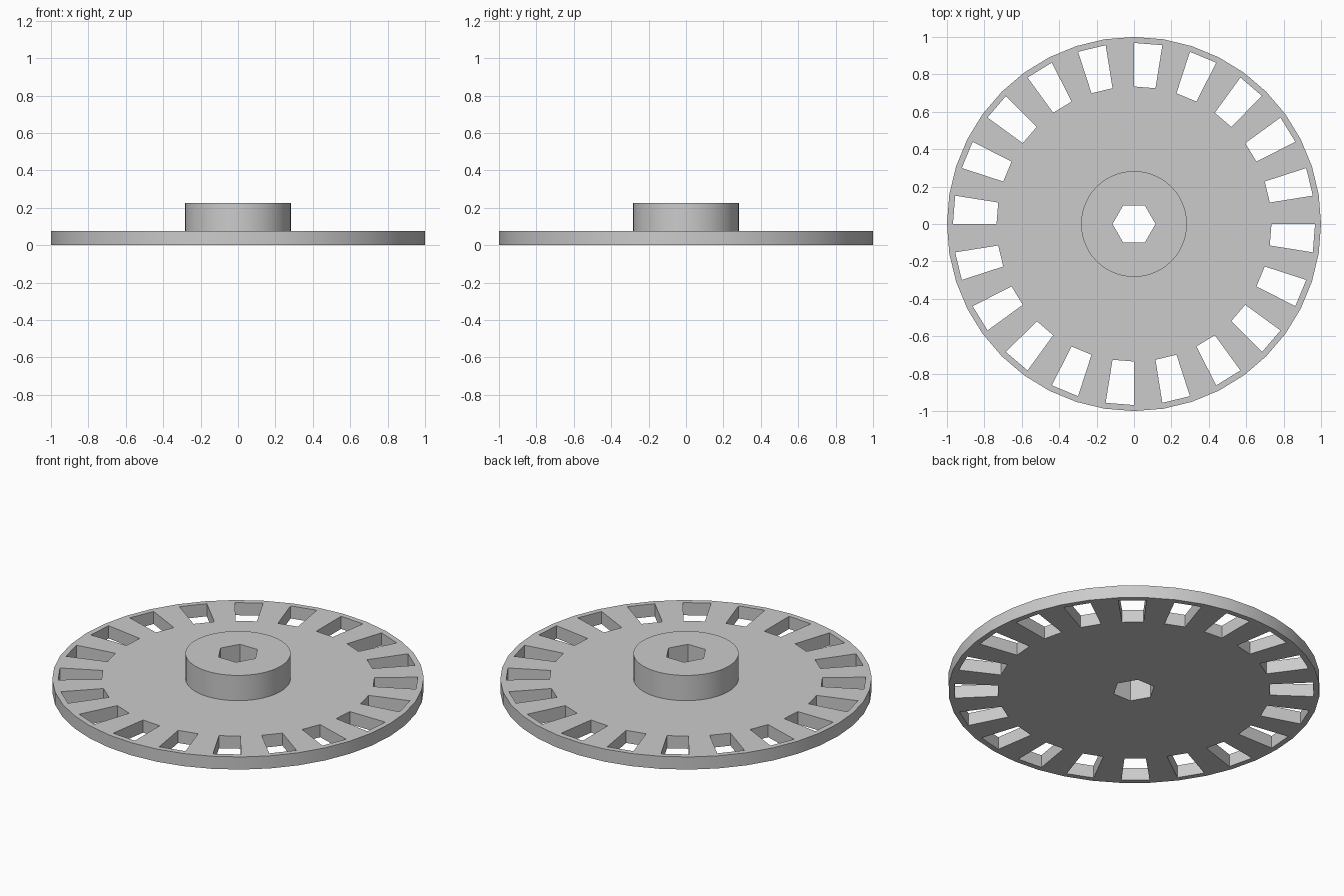
import bpy, bmesh
from math import sin, cos, pi, radians

cube = bpy.data.objects.get("Cube")
if cube:
    bpy.data.objects.remove(cube, do_unlink=True)

SLOTS = 20
STEP = 2 * pi / SLOTS
PLATE_TOP, HUB_TOP = 0.075, 0.225

grey = bpy.data.materials.new("plain grey")
grey.use_nodes = True
colour = (0.6, 0.6, 0.6, 1)
grey.diffuse_color = colour
grey.node_tree.nodes["Principled BSDF"].inputs["Base Color"].default_value = colour


def polar(r, a):
    return (r * cos(a), r * sin(a))


def ring(r, sides):
    return [polar(r, 2 * pi * i / sides) for i in range(sides)]


def extruded(name, outlines, z0, z1, open_bottom=False):
    """Fill nested outlines (inner ones become holes) and extrude from z0 to z1."""
    curve = bpy.data.curves.new(name, "CURVE")
    curve.dimensions = "2D"
    curve.fill_mode = "BOTH"
    curve.extrude = (z1 - z0) / 2
    for pts in outlines:
        spline = curve.splines.new("POLY")
        spline.points.add(len(pts) - 1)
        for p, (x, y) in zip(spline.points, pts):
            p.co = (x, y, 0, 1)
        spline.use_cyclic_u = True
    temp = bpy.data.objects.new(name + " outline", curve)
    bpy.context.collection.objects.link(temp)
    graph = bpy.context.evaluated_depsgraph_get()
    mesh = bpy.data.meshes.new_from_object(temp.evaluated_get(graph))
    bpy.data.objects.remove(temp, do_unlink=True)

    bm = bmesh.new()
    bm.from_mesh(mesh)
    bmesh.ops.translate(bm, vec=(0, 0, (z0 + z1) / 2), verts=bm.verts)
    bmesh.ops.remove_doubles(bm, verts=bm.verts, dist=0.0005)
    bmesh.ops.recalc_face_normals(bm, faces=bm.faces)
    if open_bottom:
        hidden = [f for f in bm.faces if f.calc_center_median().z < z0 + 0.001]
        bmesh.ops.delete(bm, geom=hidden, context="FACES")
    bm.to_mesh(mesh)
    bm.free()

    mesh.materials.clear()
    mesh.materials.append(grey)
    obj = bpy.data.objects.new(name, mesh)
    bpy.context.collection.objects.link(obj)
    bpy.ops.object.select_all(action="DESELECT")
    obj.select_set(True)
    bpy.context.view_layer.objects.active = obj
    bpy.ops.object.shade_smooth_by_angle(angle=radians(30))
    return obj


# Hexagonal shaft hole shared by both parts
hex_hole = ring(0.115, 6)

# Each slot spans half a step, with straight inner and outer edges
slots = []
for i in range(SLOTS):
    a, b = (i - 0.5) * STEP, i * STEP
    slots.append([polar(0.735, a), polar(0.968, a), polar(0.968, b), polar(0.735, b)])

# Slotted disc
extruded("slotted_disc", [ring(1, 2 * SLOTS), hex_hole] + slots, 0, PLATE_TOP)

# Raised hub
extruded("hub", [ring(0.283, 48), hex_hole], PLATE_TOP, HUB_TOP, open_bottom=True)
